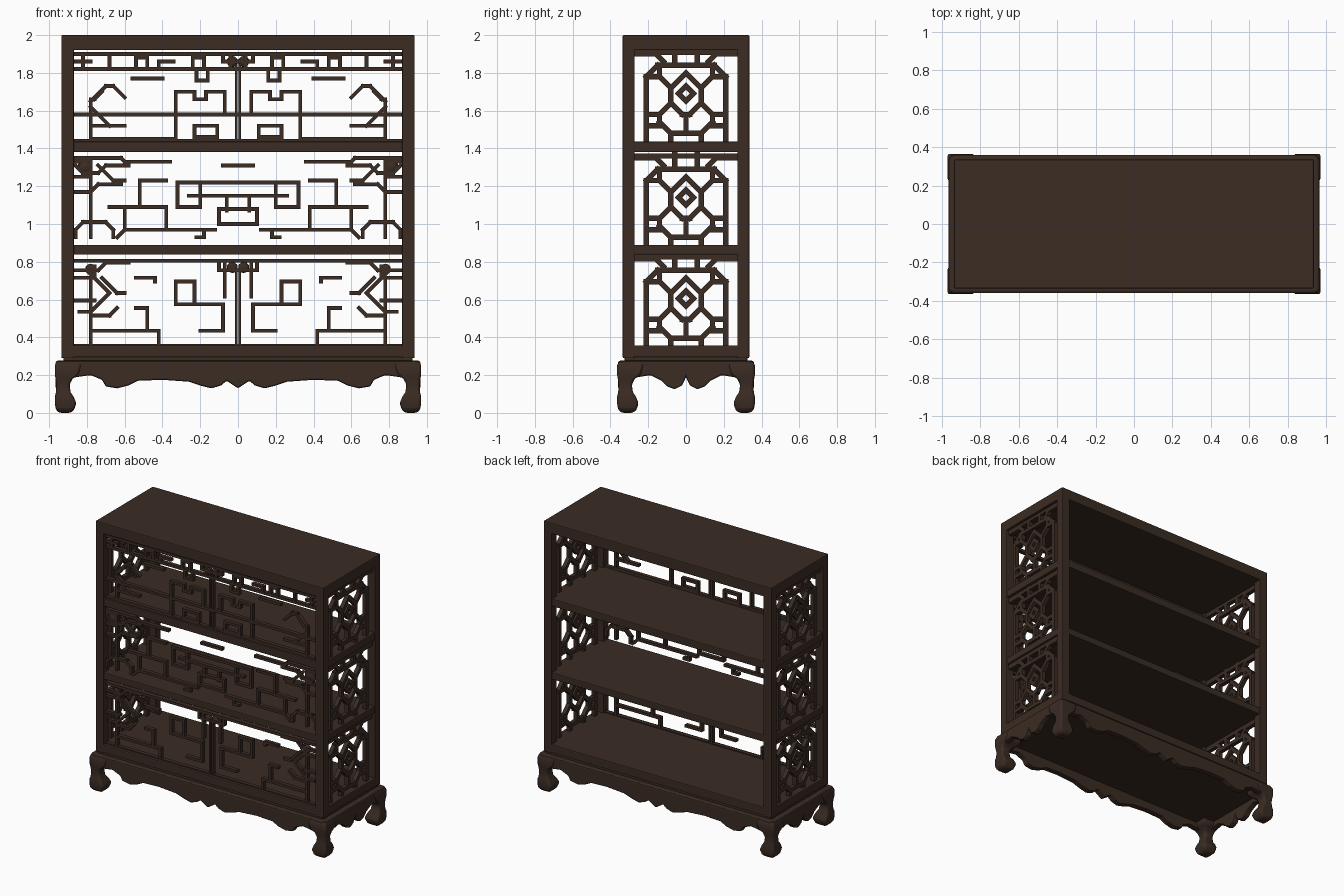
import bpy
import bmesh
from mathutils import Vector, Matrix

start_cube = bpy.data.objects.get("Cube")
if start_cube:
    bpy.data.objects.remove(start_cube, do_unlink=True)

# One dark wood colour
wood = bpy.data.materials.new("dark_wood")
wood.use_nodes = True
colour = (.043, .025, .017, 1)
wood.diffuse_color = colour
wood.node_tree.nodes["Principled BSDF"].inputs["Base Color"].default_value = colour

CELL = .02
FLOORS = dict(upper=1.44, middle=.89, lower=.355)
MOVES = dict(R=(1, 0), L=(-1, 0), U=(0, 1), D=(0, -1),
             E=(1, 1), Q=(-1, 1), C=(1, -1), Z=(-1, -1))


def finish(name, bm, bevel=0, mirror=None, smooth=False):
    bmesh.ops.recalc_face_normals(bm, faces=bm.faces)
    mesh = bpy.data.meshes.new(name)
    bm.to_mesh(mesh)
    bm.free()
    mesh.materials.append(wood)
    obj = bpy.data.objects.new(name, mesh)
    bpy.context.collection.objects.link(obj)
    if bevel:
        mod = obj.modifiers.new("soft_edges", "BEVEL")
        mod.width = bevel
        mod.segments = 2
        mod.limit_method = "ANGLE"
    if mirror:
        mod = obj.modifiers.new("mirror", "MIRROR")
        mod.use_axis = mirror
        mod.use_mirror_merge = False
    if smooth:
        bpy.ops.object.select_all(action="DESELECT")
        obj.select_set(True)
        bpy.context.view_layer.objects.active = obj
        bpy.ops.object.shade_smooth_by_angle()
    return obj


def add_box(bm, low, high, matrix=None):
    low, high = Vector(low), Vector(high)
    place = Matrix.Translation((low + high) / 2) @ Matrix.Diagonal((high - low).to_4d())
    bmesh.ops.create_cube(bm, size=1, matrix=(matrix or Matrix()) @ place)


def box(name, low, high, bevel=.006, mirror=None):
    bm = bmesh.new()
    add_box(bm, low, high)
    return finish(name, bm, bevel, mirror)


def fret(bm, floor, across, up, walk, width=.02, depth=.03):
    """Walk a path of bars over the grid, each letter a direction, each number a length."""
    here = Vector((across, 0, up)) * CELL + Vector((0, 0, floor))
    for step in walk.split():
        dx, dz = MOVES[step[0]]
        move = Vector((dx, 0, dz)) * float(step[1:]) * CELL
        turn = Matrix.Translation(here) @ Vector((1, 0, 0)).rotation_difference(move).to_matrix().to_4x4()
        if dx < 0 and dz == 0:
            turn = Matrix.Translation(here + move)
        half = width / 2
        add_box(bm, (-half, -depth / 2, -half), (move.length + half, depth / 2, half), turn)
        here = here + move


# Carcass: corner posts, top, shelves and rails
box("corner_posts", (.868, .272, .29), (.935, .335, 1.99), mirror=(True, True, False))
box("top_board", (-.935, -.335, 1.92), (.935, .335, 2))
box("upper_shelf", (-.93, -.33, 1.38), (.93, .33, 1.437))
box("middle_shelf", (-.93, -.33, .838), (.93, .33, .89))
box("bottom_shelf", (-.935, -.335, .295), (.935, .335, .358))
box("base_neck", (-.925, -.325, .26), (.925, .325, .3))
box("base_board", (-.96, -.355, .235), (.96, .355, .278), .01)

# Front lattices, drawn for one half and mirrored
lattice = {
    "upper": [
        (0, 23, "R43"), (0, 19, "R43"), (0, 7, "R43"), (0, 0, "R43"),
        (3.5, 7, "U6 R5 D2 R3 U2 R5 D13"), (5.5, 1, "R6 U3 L6 D3"),
        (20, 16.5, "R8"), (8, 19, "D3 R3 U3"),
        (17, .5, "R22 U10 Q4 L2 Z3"), (39, 9, "Z5 L4"), (39, 4, "L6"), (36, 13, "C2 R1"),
        (0, 21, "R4 U2"), (2, 19, "U4"), (9, 19, "U3 R3 D3"), (17, 21, "R4 D2"),
        (24, 19, "U3 R3 D3"), (34, 19, "U4"), (41, 19, "U4"), (39, 21, "R4")],
    "middle": [
        (0, 21, "R4"), (18, 22, "R9"), (43, 23, "L12 Z1 L2"),
        (43, 21, "Z2 L4 Q2 L6"), (43, 18, "L4 U4 R4"), (37, 21, "Z4 L3"),
        (19, 17, "R7 D7"), (19, 10, "R15"), (0, 16.5, "R16 D6.5 L6"),
        (0, 13, "R13"), (10, 16.5, "D6"), (3, 13, "D4"), (0, 9.5, "R5 D4 L5"),
        (19, 10, "D6"), (6, 4, "R23"), (9, 4, "D2 R2"), (30, 10, "D6 C2"),
        (39, 2, "U15"), (43, 14, "L4 Q2 L6"), (39, 6, "L4 Z2 D2"), (39, 6, "R2 C2 D2")],
    "lower": [
        (0, 22.5, "R43"), (0, 0, "R43"), (0, 20, "R5 U2"), (3.5, 22, "D9"),
        (11.5, 11, "U6 R5 D6 L5"), (27, 18, "L5 D1"), (11, 11, "L7 D7 R6"),
        (39, 4, "L18 D4"), (24, 4, "U6 R3"), (39, 0, "U17"),
        (43, 20, "L6 Q2 L6"), (43, 18, "L5 U3"), (40, 20, "Z6 C5 R3"),
        (36, 18, "Z4 L2"), (39, 8, "L5 Q2"), (43, 12, "L5")],
}
for level, paths in lattice.items():
    bm = bmesh.new()
    for across, up, walk in paths:
        fret(bm, FLOORS[level], across, up, walk)
    if level != "middle":
        fret(bm, FLOORS[level], .5, 0, "U20", width=.013)
    panel = finish(level + "_front_lattice", bm, mirror=(True, False, False))
    panel.location.y = -.3

# Carved corner clusters and centre blossoms on the front
for name, x, z, size in [("corner_blossom", .81, 1.3, .04), ("crest_blossom", .03, 1.86, .03),
                         ("vine_blossom", .78, .76, .03), ("centre_blossom", .03, .77, .03)]:
    bm = bmesh.new()
    bmesh.ops.create_icosphere(bm, subdivisions=2, radius=size,
                               matrix=Matrix.Translation((x, -.3, z)) @ Matrix.Diagonal((1, .5, 1, 1)))
    finish(name, bm, mirror=(True, False, False), smooth=True)

# Side lattices: pointed ring with arms inside a chamfered frame
side_paths = [
    (10.5, 0, "U17 Q3 L8"), (0, 18, "C4 D4 Z3 L1"), (4, 14, "E3 U3"), (7, 17, "R3"),
    (4, 10, "C3 R3"), (7, 7, "D2 Z3 D2"), (4, 2, "L4"), (7, 4, "R3"),
    (0, 7, "D5"), (0, 14.5, "C2 Z2"), (3, 20, "U4"), (13, 23, "L5 Z2"), (0, 23.5, "R14")]
for level, floor in FLOORS.items():
    bm = bmesh.new()
    for across, up, walk in side_paths:
        fret(bm, floor, across, up, walk, width=.028)
    bmesh.ops.rotate(bm, verts=bm.verts, matrix=Matrix(((0, -1, 0), (1, 0, 0), (0, 0, 1))))
    bmesh.ops.translate(bm, verts=bm.verts, vec=(.9, 0, 0))
    finish(level + "_side_lattices", bm, mirror=(True, True, False))


# Scalloped aprons around the base
def apron(name, lower_edge, out, sideways=False):
    half = [(lower_edge[-1][0], .275)] + lower_edge[::-1]
    outline = half + [(-x, z) for x, z in half[::-1] if x]
    bm = bmesh.new()
    face = bm.faces.new([bm.verts.new((x, out, z)) for x, z in outline])
    extruded = bmesh.ops.extrude_face_region(bm, geom=[face])["geom"]
    moved = [v for v in extruded if isinstance(v, bmesh.types.BMVert)]
    bmesh.ops.translate(bm, verts=moved, vec=(0, -.045, 0))
    if sideways:
        for v in bm.verts:
            v.co.x, v.co.y = v.co.y, v.co.x
    finish(name, bm, .008, (sideways, not sideways, False))


apron("long_aprons", [(0, .13), (.03, .15), (.06, .17), (.09, .145), (.14, .13), (.2, .145),
                      (.26, .165), (.4, .175), (.53, .17), (.58, .145), (.64, .13),
                      (.7, .14), (.72, .175), (.78, .2), (.85, .19), (.95, .17)], .36)
apron("short_aprons", [(0, .19), (.02, .145), (.06, .125), (.1, .14), (.13, .17),
                       (.19, .2), (.25, .19), (.345, .17)], .965, True)

# Curled feet: square sections stacked up the corner (height, inset, width)
bm = bmesh.new()
rings = []
for height, inset, width in [(0, .025, .06), (.015, .006, .095), (.05, 0, .115), (.085, 0, .1),
                             (.11, .006, .078), (.15, .008, .07), (.18, .004, .09),
                             (.205, 0, .13), (.25, 0, .14), (.275, .01, .13)]:
    x, y = .97 - inset, .365 - inset
    corners = [(x, y), (x - width, y), (x - width, y - width), (x, y - width)]
    rings.append([bm.verts.new((a, b, height)) for a, b in corners])
bm.faces.new(rings[0])
bm.faces.new(rings[-1])
for below, above in zip(rings, rings[1:]):
    for i in range(4):
        j = (i + 1) % 4
        bm.faces.new((below[i], below[j], above[j], above[i]))
finish("curled_feet", bm, .018, (True, True, False), smooth=True)
